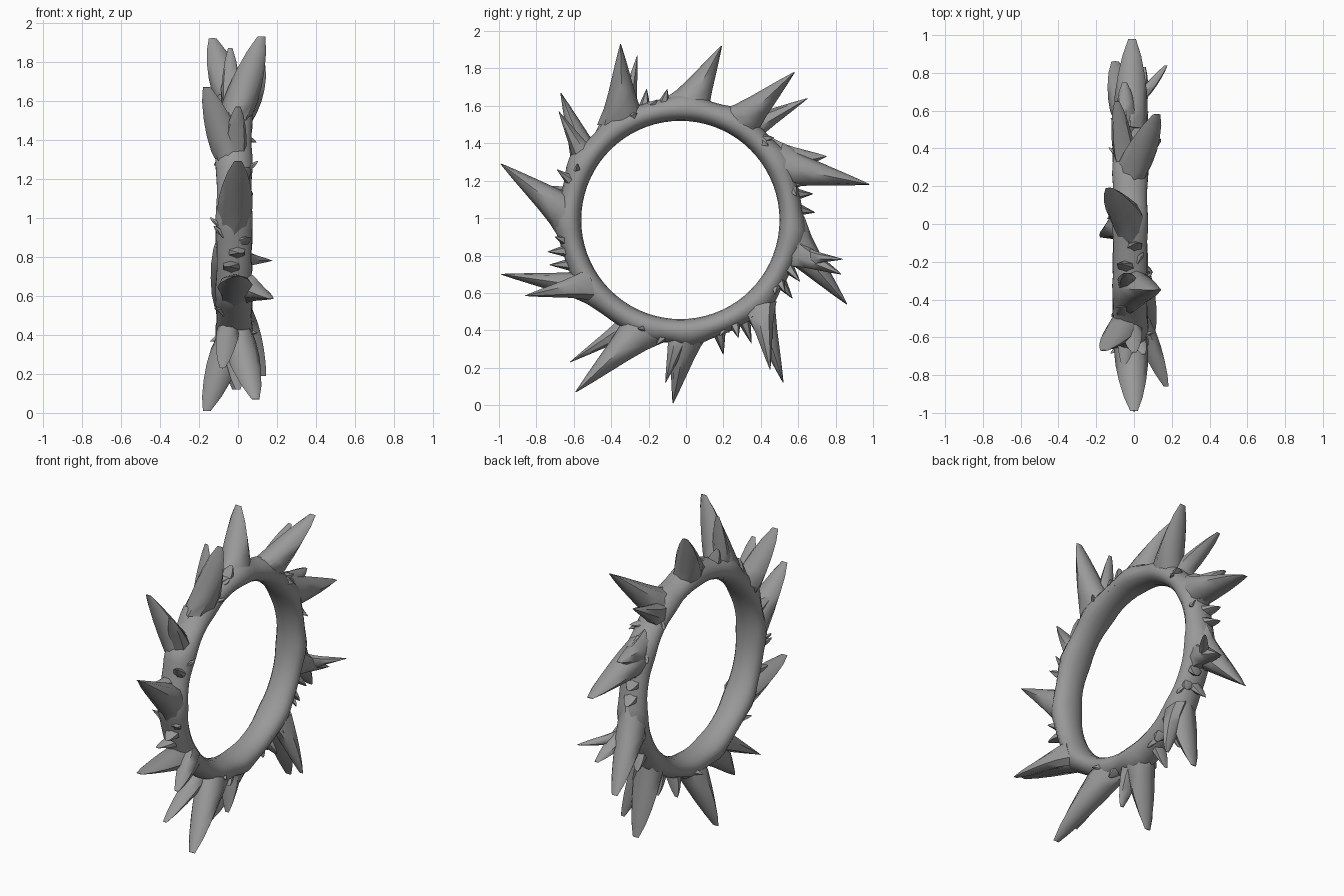
import bpy, bmesh, math, random
from mathutils import Vector

if "Cube" in bpy.data.objects:
    bpy.data.objects.remove(bpy.data.objects["Cube"])

random.seed(4)
CX, CY, CZ = -0.02, -0.03, 0.99      # ring centre
R_MID = 0.59                         # ring radius at the tube centre

metal = bpy.data.materials.new("dull grey")
metal.diffuse_color = (0.32, 0.32, 0.32, 1)
metal.use_nodes = True
metal.node_tree.nodes["Principled BSDF"].inputs["Base Color"].default_value = metal.diffuse_color

# Large spikes: base y, z, then tip x, y, z, then half thickness
large = [
    (-0.34, 1.50, 0.12, -0.35, 1.93, 0.085),
    (0.00, 1.57, -0.13, 0.19, 1.92, 0.085),
    (0.26, 1.48, 0.12, 0.58, 1.78, 0.08),
    (0.49, 1.28, -0.01, 0.98, 1.18, 0.08),
    (0.53, 0.92, -0.10, 0.86, 0.54, 0.085),
    (0.38, 0.56, -0.01, 0.52, 0.12, 0.065),
    (0.01, 0.41, -0.16, -0.07, 0.01, 0.075),
    (-0.20, 0.44, 0.09, -0.59, 0.07, 0.085),
    (-0.50, 0.63, 0.00, -0.99, 0.70, 0.06),
    (-0.59, 0.99, 0.00, -0.99, 1.29, 0.085),
    (-0.51, 1.26, -0.16, -0.67, 1.67, 0.07),
]
# Side prongs branching off the large spikes, in the same form
prongs = [
    (-0.32, 1.52, -0.04, -0.26, 1.87, 0.045),
    (0.33, 1.47, -0.09, 0.65, 1.64, 0.055),
    (0.48, 1.30, -0.05, 0.75, 1.33, 0.08),
    (0.66, 0.79, 0.17, 0.84, 0.78, 0.03),
    (0.55, 0.83, 0.05, 0.83, 0.70, 0.065),
    (0.39, 0.54, 0.13, 0.45, 0.19, 0.06),
    (-0.03, 0.40, 0.00, -0.11, 0.12, 0.05),
    (-0.27, 0.45, -0.08, -0.62, 0.23, 0.05),
    (-0.50, 0.65, 0.17, -0.86, 0.585, 0.06),
    (-0.53, 1.31, 0.00, -0.68, 1.57, 0.05),
    (-0.47, 1.33, -0.06, -0.44, 1.54, 0.055),
    (-0.56, 1.12, -0.05, -0.76, 1.17, 0.04),
    (-0.56, 1.16, 0.05, -0.69, 1.26, 0.04),
]
ROOTS = [math.atan2(s[1] - CZ, s[0] - CY) for s in large]


def swell_at(a):
    """How strongly the ring thickens towards the nearest spike root."""
    near = min(abs((a - r + math.pi) % math.tau - math.pi) for r in ROOTS)
    return math.exp(-(near / 0.13) ** 2)


def ring_point(a, b, k=1.0):
    """Point on the oval tube: a runs round the ring, b round the tube."""
    c, s = math.cos(b), swell_at(a)
    r = R_MID + k * c * (0.062 + 0.03 * s if c > 0 else 0.06)
    return Vector((CX + (0.09 + 0.008 * s) * k * math.sin(b),
                   CY + r * math.cos(a), CZ + r * math.sin(a)))


def loft(bm, loops, closed=False):
    """Skin a list of point loops, capping the ends unless closed."""
    vs = [[bm.verts.new(p) for p in loop] for loop in loops]
    n = len(vs[0])
    for i in range(len(vs) if closed else len(vs) - 1):
        a, b = vs[i], vs[(i + 1) % len(vs)]
        for j in range(n):
            k = (j + 1) % n
            bm.faces.new((a[j], a[k], b[k], b[j]))
    if not closed:
        bm.faces.new(vs[0][::-1])
        bm.faces.new(vs[-1])


def finish(name, bm, angle):
    bmesh.ops.recalc_face_normals(bm, faces=bm.faces)
    mesh = bpy.data.meshes.new(name)
    bm.to_mesh(mesh)
    bm.free()
    obj = bpy.data.objects.new(name, mesh)
    bpy.context.collection.objects.link(obj)
    mesh.materials.append(metal)
    bpy.ops.object.select_all(action='DESELECT')
    obj.select_set(True)
    bpy.context.view_layer.objects.active = obj
    bpy.ops.object.shade_smooth_by_angle(angle=math.radians(angle))


def spike(name, base, tip, flat, wide, sides=8):
    """Tapered blade: thin in the ring plane, wide across it, chisel tipped."""
    base, tip = Vector(base), Vector(tip)
    axis = tip - base
    side = Vector((0, -axis.z, axis.y)).normalized()
    stages = ((0, 1.6, 0.9), (0.2, 1.15, 1.0), (0.4, 0.84, 0.95),
              (0.6, 0.58, 0.8), (0.82, 0.29, 0.55), (1, 0.03, 0.22))
    loops = []
    for t, f, w in stages:
        mid = base + axis * t
        loop = []
        for j in range(sides):
            a = math.tau * j / sides
            p = mid + side * (flat * f * math.cos(a))
            p.x += wide * w * math.sin(a)
            # keep the flared root inside the ring's hole-side wall
            r = math.hypot(p.y - CY, p.z - CZ)
            k = max(1, 0.572 / r)
            p.y, p.z = CY + (p.y - CY) * k, CZ + (p.z - CZ) * k
            loop.append(p)
        loops.append(loop)
    bm = bmesh.new()
    loft(bm, loops)
    finish(name, bm, 50)


# Ring body, thickened where the spikes grow out
bm = bmesh.new()
loft(bm, [[ring_point(math.tau * i / 72, math.tau * j / 14) for j in range(14)]
          for i in range(72)], closed=True)
finish("ring", bm, 40)

for i, (by, bz, tx, ty, tz, th) in enumerate(large):
    spike(f"large_spike_{i + 1}", (CX, by, bz), (tx, ty, tz), th, 0.09)
for i, (by, bz, tx, ty, tz, th) in enumerate(prongs):
    spike(f"prong_{i + 1}", (CX + 0.3 * tx, by, bz), (tx, ty, tz), th, min(0.06, th * 1.2), 7)

# Small thorns on the outer rim, given by their tips
thorns = [(0.68, 1.13), (0.69, 1.03), (0.66, 1.20), (0.61, 0.66), (0.57, 0.57),
          (0.35, 0.33), (0.20, 0.27), (0.28, 0.36), (-0.16, 0.32), (-0.73, 0.75),
          (-0.74, 0.82), (-0.70, 0.90), (-0.21, 1.69), (-0.10, 1.69), (0.12, 1.67),
          (0.46, 1.52), (0.47, 1.43), (-0.43, 0.48), (-0.48, 0.52), (0.53, 0.60)]
for i, (y, z) in enumerate(thorns):
    a = math.atan2(z - CZ, y - CY) + random.uniform(0.02, 0.1)
    spike(f"thorn_{i + 1}", ring_point(a, 0, 0), (random.uniform(-0.09, 0.08), y, z),
          0.035, 0.05, 6)

# Tiny burrs lying low along the rim shoulders and the hole edge
for i in range(30):
    a = random.uniform(0, math.tau)
    b = random.choice((0.2, 0.3, 0.4, 0.75, 0.85, 1.2, 1.6, 1.7)) * math.pi
    spike(f"burr_{i + 1}", ring_point(a, b, 0.75), ring_point(a - 0.07, b, 1.28),
          0.02, 0.02, 5)
